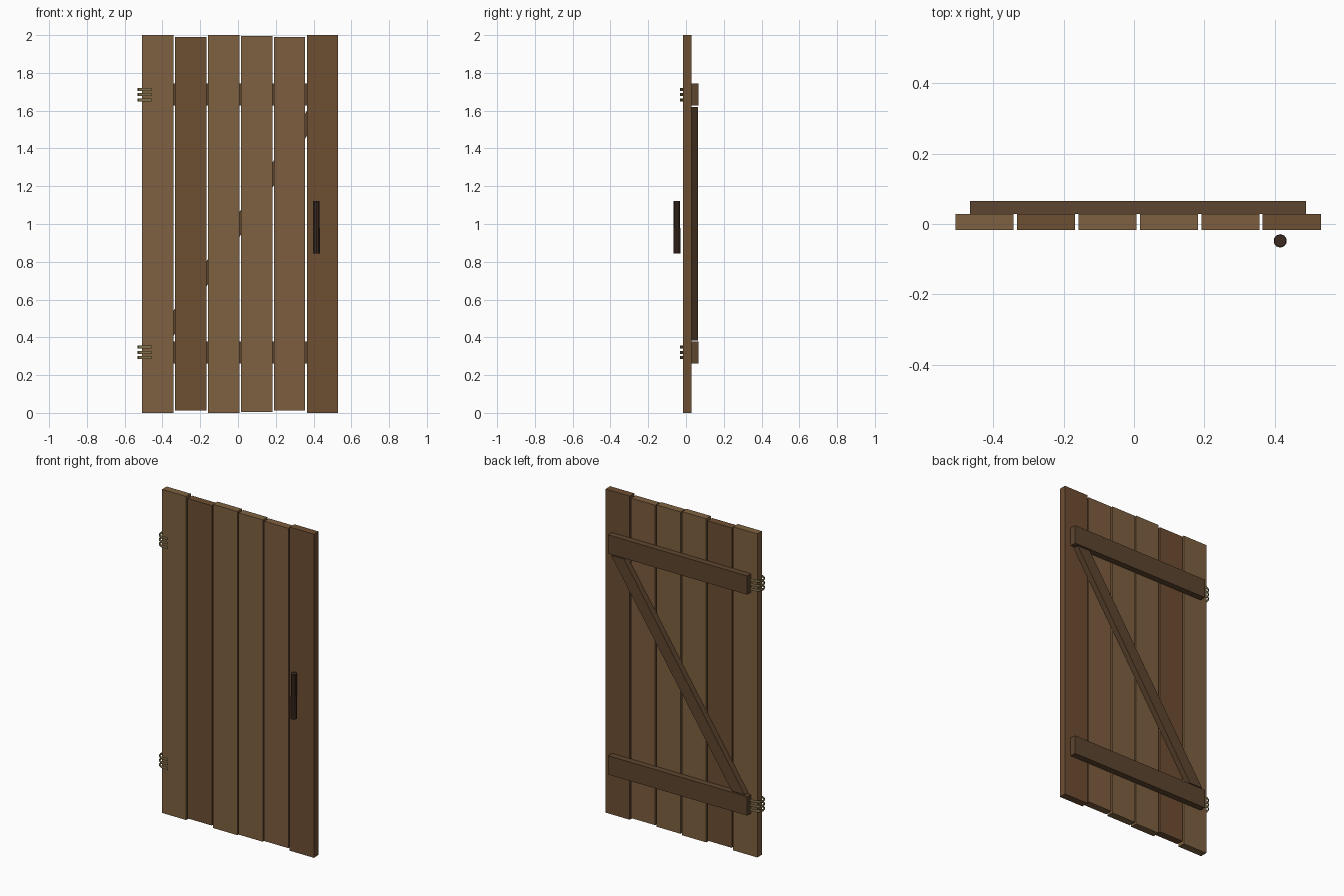
import bpy
import bmesh

cube = bpy.data.objects.get("Cube")
if cube:
    bpy.data.objects.remove(cube, do_unlink=True)


def material(name, rgb):
    mat = bpy.data.materials.new(name)
    mat.use_nodes = True
    mat.diffuse_color = (*rgb, 1)
    bsdf = mat.node_tree.nodes["Principled BSDF"]
    bsdf.inputs["Base Color"].default_value = (*rgb, 1)
    bsdf.inputs["Roughness"].default_value = 0.8
    return mat


LIGHT = material("light_wood", (0.21, 0.12, 0.052))
WARM = material("warm_wood", (0.21, 0.11, 0.05))
RED = material("red_wood", (0.155, 0.077, 0.032))
DARK = material("dark_wood", (0.11, 0.06, 0.028))
BRASS = material("old_brass", (0.22, 0.16, 0.07))
IRON = material("handle_brown", (0.045, 0.024, 0.015))


def finish(name, bm, mat):
    mesh = bpy.data.meshes.new(name)
    bm.to_mesh(mesh)
    bm.free()
    mesh.materials.append(mat)
    obj = bpy.data.objects.new(name, mesh)
    bpy.context.collection.objects.link(obj)
    return obj


def board(name, outline, front, back, mat):
    """Extrude an (x, z) outline from y = front to y = back."""
    bm = bmesh.new()
    face = bm.faces.new([bm.verts.new((x, front, z)) for x, z in outline])
    new = bmesh.ops.extrude_face_region(bm, geom=[face])["geom"]
    verts = [v for v in new if isinstance(v, bmesh.types.BMVert)]
    bmesh.ops.translate(bm, verts=verts, vec=(0, back - front, 0))
    bmesh.ops.recalc_face_normals(bm, faces=bm.faces)
    return finish(name, bm, mat)


def rect(x0, x1, z0, z1):
    return [(x0, z0), (x1, z0), (x1, z1), (x0, z1)]


FRONT, MID, BACK = -0.017, 0.028, 0.066

# Vertical planks, slightly uneven in length
planks = [(0, 2, LIGHT), (0.013, 1.99, RED), (0, 2, LIGHT),
          (0.006, 1.995, LIGHT), (0.013, 1.99, WARM), (0, 2, RED)]
for i, (z0, z1, mat) in enumerate(planks):
    x = -0.507 + i * 0.1745
    board(f"plank_{i + 1}", rect(x, x + 0.165, z0, z1), FRONT, MID, mat)

# Cross battens and diagonal brace on the back
for name, z in (("lower_batten", 0.262), ("upper_batten", 1.627)):
    board(name, rect(-0.465, 0.488, z, z + 0.116), MID, BACK, DARK)
board("diagonal_brace",
      [(-0.446, 0.384), (-0.358, 0.384), (0.467, 1.62), (0.379, 1.62)],
      MID, BACK - 0.002, DARK)

# Hinges: three thin bands wrapped round the plank edge
band = [(-0.457, -0.031), (-0.505, -0.031), (-0.526, -0.018), (-0.533, 0.005),
        (-0.526, 0.028), (-0.505, 0.041), (-0.463, 0.041)]
for name, centre in (("lower_hinge", 0.32), ("upper_hinge", 1.685)):
    bm = bmesh.new()
    for step in (-1, 0, 1):
        z = centre + step * 0.028
        low = [bm.verts.new((x, y, z - 0.008)) for x, y in band]
        high = [bm.verts.new((x, y, z + 0.008)) for x, y in band]
        for a in range(len(band) - 1):
            bm.faces.new((low[a + 1], low[a], high[a], high[a + 1]))
    finish(name, bm, BRASS)

# Upright handle, a little thicker at its lower end
bm = bmesh.new()
for z0, z1, r0, r1 in ((0.843, 0.98, 0.019, 0.019), (0.98, 1.122, 0.0175, 0.0175)):
    part = bmesh.ops.create_cone(bm, cap_ends=True, segments=10, radius1=r0,
                                 radius2=r1, depth=z1 - z0)
    bmesh.ops.translate(bm, verts=part["verts"], vec=(0.415, -0.048, (z0 + z1) / 2))
finish("handle", bm, IRON)
